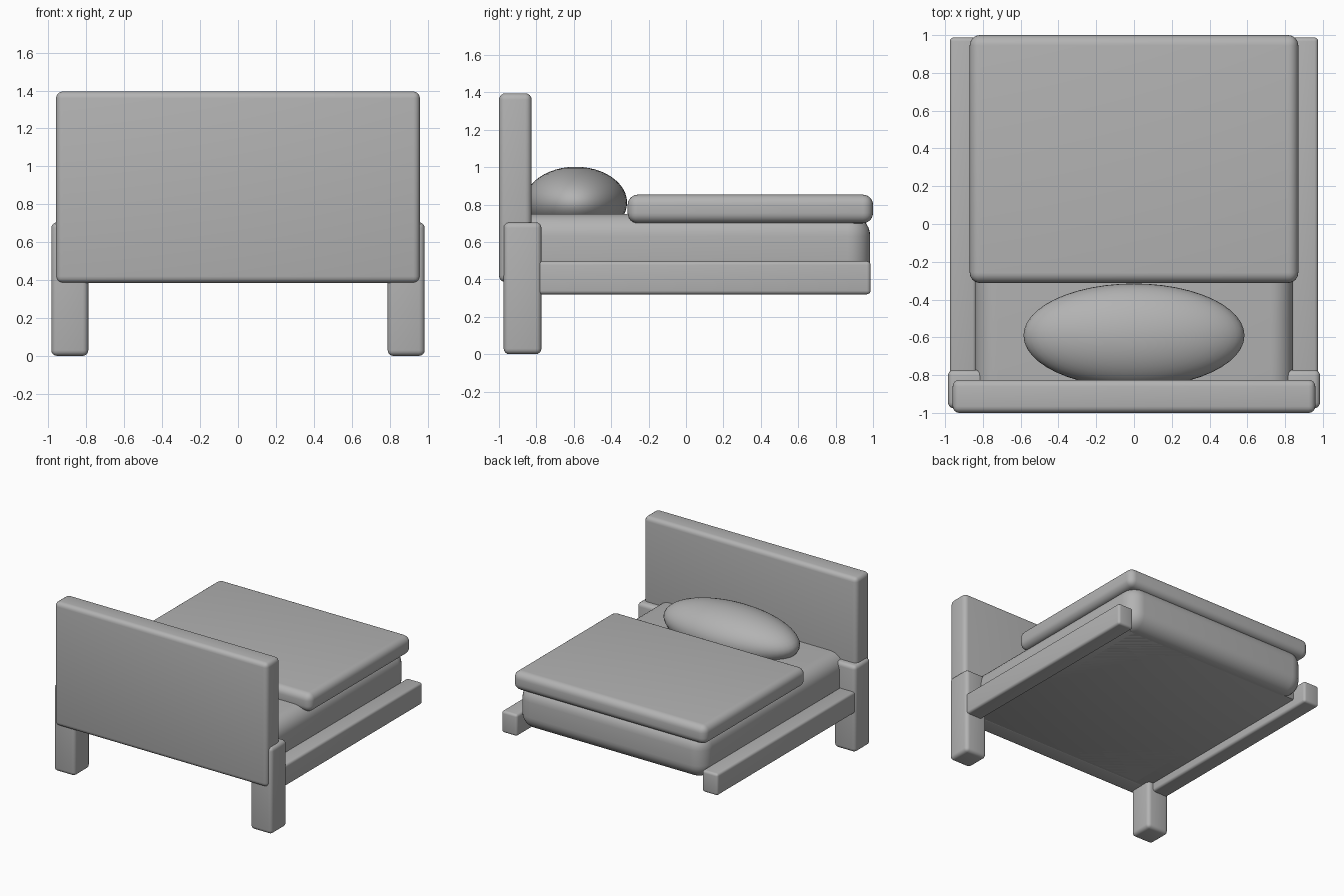
import bpy
import bmesh
import math

if "Cube" in bpy.data.objects:
    bpy.data.objects.remove(bpy.data.objects["Cube"])

# One plain grey for the whole bed
grey = bpy.data.materials.new("plain grey")
grey.diffuse_color = (0.45, 0.45, 0.45, 1.0)
grey.use_nodes = True
grey.node_tree.nodes["Principled BSDF"].inputs["Base Color"].default_value = grey.diffuse_color


def finish(obj, angle):
    obj.data.materials.append(grey)
    bpy.ops.object.select_all(action='DESELECT')
    obj.select_set(True)
    bpy.context.view_layer.objects.active = obj
    bpy.ops.object.shade_smooth_by_angle(angle=math.radians(angle))


def soft_box(name, x, y, z, radius, segments=4):
    """Box between (min, max) pairs with rounded edges."""
    bm = bmesh.new()
    bmesh.ops.create_cube(bm, size=1)
    for v in bm.verts:
        v.co = [lo + (c + 0.5) * (hi - lo) for c, (lo, hi) in zip(v.co, (x, y, z))]
    bmesh.ops.bevel(bm, geom=bm.edges[:], offset=radius, segments=segments,
                    profile=0.5, affect='EDGES')
    mesh = bpy.data.meshes.new(name)
    bm.to_mesh(mesh)
    bm.free()
    obj = bpy.data.objects.new(name, mesh)
    bpy.context.collection.objects.link(obj)
    finish(obj, 40)
    return obj


# Headboard
soft_box("headboard", (-0.96, 0.96), (-1.0, -0.825), (0.385, 1.395), 0.035)

# Legs and side rails, one of each per side
for side, s in (("left", -1), ("right", 1)):
    soft_box(side + "_leg", sorted((s * 0.79, s * 0.985)), (-0.975, -0.773),
             (0.0, 0.705), 0.03)
    soft_box(side + "_rail", sorted((s * 0.835, s * 0.975)), (-0.85, 0.987),
             (0.32, 0.497), 0.02)

# Base filling the frame under the mattress, level with the headboard's lower edge
soft_box("bed_base", (-0.85, 0.85), (-0.9, 0.86), (0.387, 0.485), 0.01, 2)

# Mattress and duvet
soft_box("mattress", (-0.843, 0.843), (-0.95, 0.985), (0.387, 0.75), 0.12, 8)
soft_box("duvet", (-0.87, 0.87), (-0.312, 1.0), (0.70, 0.853), 0.055, 6)

# Pillow: flattened ellipsoid, partly sunk into the mattress
bpy.ops.mesh.primitive_uv_sphere_add(segments=48, ring_count=24, radius=1,
                                     location=(0, -0.59, 0.81))
pillow = bpy.context.object
pillow.name = "pillow"
for v in pillow.data.vertices:
    v.co.x *= 0.585
    v.co.y *= 0.275
    v.co.z *= 0.192
finish(pillow, 60)
